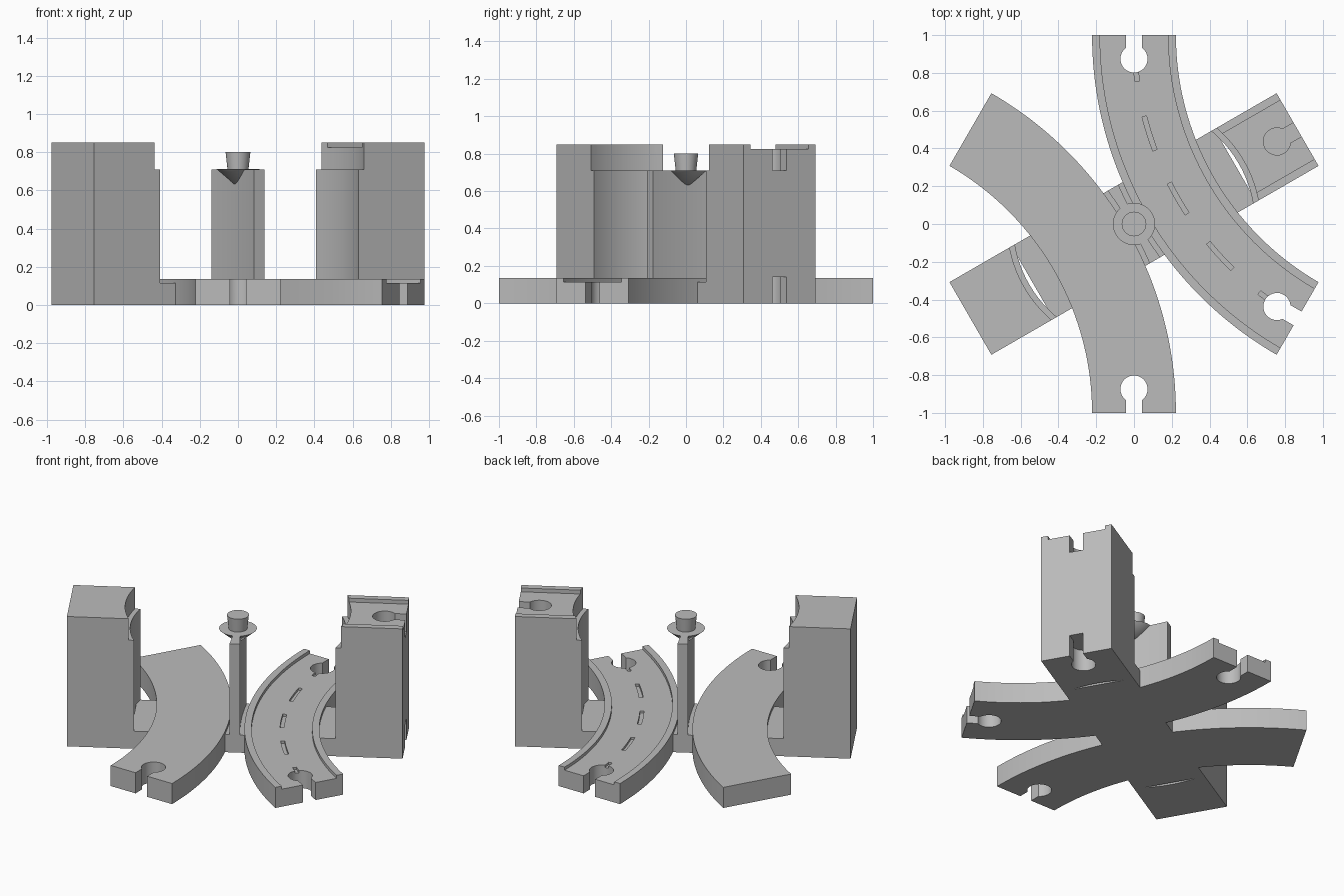
import bpy
import bmesh
from math import sin, cos, asin, sqrt, pi, radians
from mathutils import Matrix

cube = bpy.data.objects.get("Cube")
if cube:
    bpy.data.objects.remove(cube, do_unlink=True)

grey = bpy.data.materials.new("plain grey")
grey.use_nodes = True
COLOUR = (0.5, 0.5, 0.5, 1)
grey.diffuse_color = COLOUR
grey.node_tree.nodes["Principled BSDF"].inputs["Base Color"].default_value = COLOUR

HALF = 0.222          # half width of track and piers
ROAD = 0.18           # half width of the sunken road
RADIUS = sqrt(3)      # centre line of the curved track
RIM, FLOOR = 0.135, 0.115
STEP, TOP = 0.71, 0.85
AXIS = radians(30)    # direction of the pier line


def make(name, bm):
    bmesh.ops.recalc_face_normals(bm, faces=bm.faces[:])
    mesh = bpy.data.meshes.new(name)
    bm.to_mesh(mesh)
    bm.free()
    mesh.materials.append(grey)
    obj = bpy.data.objects.new(name, mesh)
    bpy.context.collection.objects.link(obj)
    return obj


def prism(name, outline, z0, z1, turn=0.0):
    """Extrude a flat outline from z0 to z1, turned about the centre."""
    bm = bmesh.new()
    face = bm.faces.new([bm.verts.new((x, y, z0)) for x, y in outline])
    up = bmesh.ops.extrude_face_region(bm, geom=[face])["geom"]
    verts = [v for v in up if isinstance(v, bmesh.types.BMVert)]
    bmesh.ops.translate(bm, verts=verts, vec=(0, 0, z1 - z0))
    bm.transform(Matrix.Rotation(turn, 4, 'Z'))
    return make(name, bm)


def arc(cx, cy, r, a0, a1, n):
    return [(cx + r * cos(a0 + (a1 - a0) * i / n),
             cy + r * sin(a0 + (a1 - a0) * i / n)) for i in range(n + 1)]


def band(r0, r1, deg0, deg1, n):
    """Strip of the curved track, measured from its far end."""
    a0, a1 = radians(180 + deg0), radians(180 + deg1)
    return arc(RADIUS, 1, r0, a0, a1, n) + arc(RADIUS, 1, r1, a1, a0, n)


def keyhole():
    """Round socket with a slot that opens at the end of a part."""
    r, slot = 0.072, 0.042
    a = asin(slot / r)
    return arc(0.874, 0, r, a, 2 * pi - a, 28) + [(1.05, -slot), (1.05, slot)]


def cut(obj, cutters):
    for c in cutters:
        mod = obj.modifiers.new("cut", 'BOOLEAN')
        mod.operation, mod.solver, mod.object = 'DIFFERENCE', 'EXACT', c
        c.hide_render = True
    bpy.context.view_layer.update()
    shape = obj.evaluated_get(bpy.context.evaluated_depsgraph_get())
    mesh = bpy.data.meshes.new_from_object(shape)
    obj.modifiers.clear()
    obj.data = mesh
    for c in cutters:
        bpy.data.objects.remove(c, do_unlink=True)


parts = []
for side, turn in (("left", 0.0), ("right", pi)):
    # Curved track with sunken road, dash grooves and end sockets
    track = prism(side + "_track", band(RADIUS - HALF, RADIUS + HALF, 0, 60, 40), 0, RIM, turn)
    cutters = [prism("road_cutter", band(RADIUS - ROAD, RADIUS + ROAD, -1, 61, 42),
                     FLOOR, RIM + 0.1, turn)]
    for mid in (5, 17.5, 30, 42.5, 55):
        cutters.append(prism("dash_cutter", band(RADIUS - 0.012, RADIUS + 0.012, mid - 3.1, mid + 3.1, 3),
                             FLOOR - 0.015, RIM, turn))
    for end in (pi / 2, -AXIS):
        cutters.append(prism("socket_cutter", keyhole(), -0.1, RIM + 0.1, turn + end))
    cut(track, cutters)

    # Pier: hollowed inner face, stepped back near the top
    heading = turn + AXIS
    outlines = []
    for r in (0.64, 0.67):
        a = asin(HALF / r)
        outlines.append(arc(0, 0, r, a, -a, 20) + [(1, -HALF), (1, HALF)])
    pier = prism(side + "_pier", outlines[0], 0, STEP, heading)
    cut(pier, [prism("socket_cutter", keyhole(), -0.1, 0.14, heading)])
    cap = prism(side + "_pier_top", outlines[1], STEP, TOP, heading)
    groove = [(0.5, -ROAD), (1.1, -ROAD), (1.1, ROAD), (0.5, ROAD)]
    cut(cap, [prism("groove_cutter", groove, TOP - 0.025, TOP + 0.1, heading),
              prism("socket_cutter", keyhole(), STEP - 0.05, TOP + 0.1, heading)])

    # Low link between track and pier
    link = prism(side + "_link", [(0.49, -HALF), (0.62, -HALF), (0.62, HALF), (0.49, HALF)],
                 0, FLOOR, heading)
    parts += [track, pier, cap, link]

# Base joining the two tracks
w = 0.07
parts.append(prism("centre_base", [(-w, -HALF), (w, -HALF), (w, HALF), (-w, HALF)], 0, FLOOR, AXIS))

# Thin upright wall with hollowed sides
r = 1.98
a = asin(HALF / r)
sides = arc(2, 0, r, pi - a, pi + a, 12) + arc(-2, 0, r, -a, a, 12)
parts.append(prism("pivot_wall", sides, FLOOR, STEP, AXIS))

# Pivot: downward cone and flared knob
for name, r0, r1, z0, z1 in (("pivot_cone", 0, 0.112, 0.615, STEP + 0.001),
                             ("pivot_knob", 0.055, 0.065, STEP, 0.8)):
    bm = bmesh.new()
    bmesh.ops.create_cone(bm, cap_ends=True, segments=40, radius1=r0, radius2=r1, depth=z1 - z0,
                          matrix=Matrix.Translation((0, 0, (z0 + z1) / 2)))
    bmesh.ops.remove_doubles(bm, verts=bm.verts[:], dist=1e-5)
    parts.append(make(name, bm))

bpy.ops.object.select_all(action='DESELECT')
for p in parts:
    p.select_set(True)
bpy.context.view_layer.objects.active = parts[0]
bpy.ops.object.shade_smooth_by_angle(angle=radians(30))
